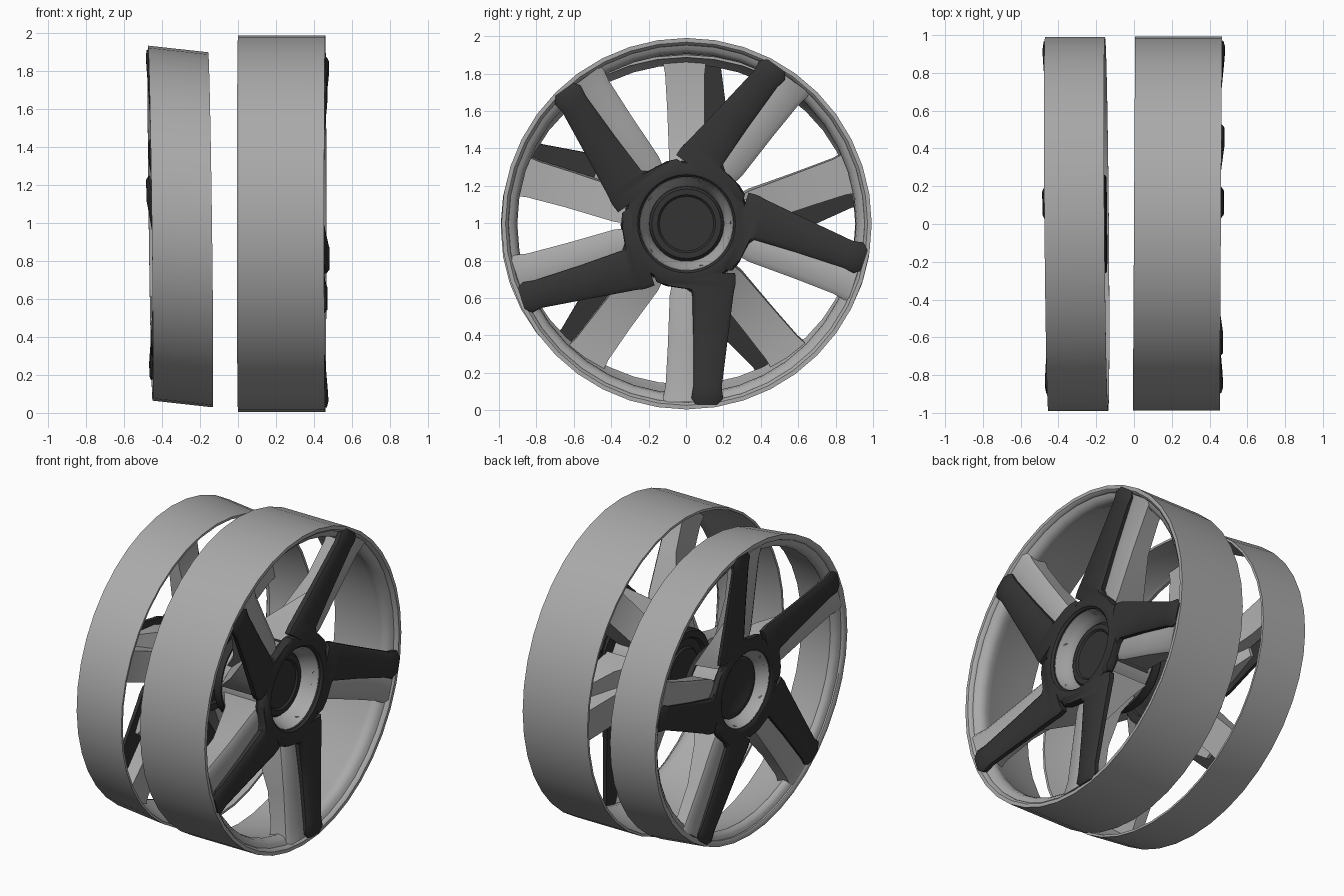
import bpy, bmesh, math
from math import sin, cos, pi, radians

if "Cube" in bpy.data.objects:
    bpy.data.objects.remove(bpy.data.objects["Cube"])


def material(name, v):
    m = bpy.data.materials.new(name)
    m.diffuse_color = (v, v, v, 1)
    m.use_nodes = True
    m.node_tree.nodes["Principled BSDF"].inputs["Base Color"].default_value = m.diffuse_color
    return m


LIGHT = material("silver_grey", 0.40)
DARK = material("charcoal", 0.033)


# u runs along the axle from the back of the wheel (0) to its face (0.46)
def place_right(u, y, z):
    return (u + 0.006 * y, y + 0.003, 0.997 + 1.003 * z)


# the second wheel is turned round, narrower and slightly skewed
def place_left(u, y, z):
    return (-0.145 - 0.69 * u - 0.012 * z + 0.0085 * y, -y,
            0.965 + 0.076 * u + 0.945 * z)


def finish(name, bm, mat):
    bmesh.ops.recalc_face_normals(bm, faces=bm.faces)
    me = bpy.data.meshes.new(name)
    bm.to_mesh(me)
    bm.free()
    me.materials.append(mat)
    for p in me.polygons:
        p.use_smooth = True
    me.set_sharp_from_angle(angle=radians(40))
    ob = bpy.data.objects.new(name, me)
    bpy.context.collection.objects.link(ob)


def lathe(name, profile, mat, place, n=40, closed=True):
    """Turn a (u, r) profile round the axle; open profiles get end caps."""
    bm = bmesh.new()
    rings = []
    for u, r in profile:
        rings.append([bm.verts.new(place(u, r * cos(2 * pi * i / n), r * sin(2 * pi * i / n)))
                      for i in range(n)])
    pairs = list(zip(rings, rings[1:]))
    if closed:
        pairs.append((rings[-1], rings[0]))
    else:
        bm.faces.new(rings[0])
        bm.faces.new(rings[-1])
    for a, b in pairs:
        for i in range(n):
            j = (i + 1) % n
            bm.faces.new((a[i], a[j], b[j], b[i]))
    finish(name, bm, mat)


def spokes(name, stations, edge, mat, place, spin):
    """Five lofted spokes; station = (s, t0, t1, u_back, u_front)."""
    bm = bmesh.new()
    for k in range(5):
        a = radians(-90 + spin + 72 * k)
        loops = []
        for s, t0, t1, ub, uf in stations:
            e = min(edge, (uf - ub) * 0.45)
            section = [(t0, ub), (t0, uf - e), (t0 + 1.4 * e, uf),
                       (t1 - 1.4 * e, uf), (t1, uf - e), (t1, ub)]
            loops.append([bm.verts.new(place(u, s * cos(a) - t * sin(a), s * sin(a) + t * cos(a)))
                          for t, u in section])
        for p, q in zip(loops, loops[1:]):
            for i in range(6):
                j = (i + 1) % 6
                bm.faces.new((p[i], p[j], q[j], q[i]))
        bm.faces.new(loops[0])
        bm.faces.new(loops[-1])
    finish(name, bm, mat)


def wheel(side, place, spin):
    # rim: plain outer band, beaded lip at the face, thin at the back
    lathe(side + "_rim", [(0, 0.99), (0.46, 0.99), (0.46, 0.968), (0.448, 0.955),
                          (0.435, 0.952), (0.425, 0.93), (0.405, 0.912), (0.37, 0.905),
                          (0.33, 0.92), (0.06, 0.965), (0, 0.975)], LIGHT, place)
    # light structural spokes, deep at the hub
    spokes(side + "_light_spokes", [
        (0.235, -0.06, 0.09, 0.07, 0.36),
        (0.38, -0.09, 0.10, 0.18, 0.385),
        (0.65, -0.10, 0.10, 0.28, 0.415),
        (0.86, -0.112, 0.10, 0.31, 0.435),
        (0.95, -0.13, 0.11, 0.31, 0.452)], 0.02, LIGHT, place, spin)
    # light backing under the roots of the dark spokes
    spokes(side + "_spoke_backing", [
        (0.22, 0.07, 0.22, 0.09, 0.37),
        (0.36, 0.06, 0.22, 0.22, 0.385),
        (0.55, 0.06, 0.17, 0.37, 0.405)], 0.01, LIGHT, place, spin)
    # dark face spokes with webbed roots and flared tips
    spokes(side + "_dark_spokes", [
        (0.264, -0.18, 0.26, 0.37, 0.419),
        (0.31, -0.16, 0.262, 0.375, 0.422),
        (0.332, -0.11, 0.26, 0.378, 0.424),
        (0.348, 0.00, 0.256, 0.38, 0.426),
        (0.37, 0.03, 0.252, 0.38, 0.428),
        (0.60, 0.036, 0.222, 0.405, 0.448),
        (0.87, 0.036, 0.188, 0.43, 0.472),
        (0.93, 0.026, 0.195, 0.435, 0.476),
        (0.965, 0.05, 0.17, 0.44, 0.468)], 0.016, DARK, place, spin)
    # dark ring joining the face spokes
    lathe(side + "_hub_ring", [(0.36, 0.25), (0.405, 0.25), (0.418, 0.262), (0.421, 0.29),
                               (0.41, 0.325), (0.385, 0.335), (0.36, 0.335)], DARK, place)
    # bright hub sleeve, funnelled at the front
    lathe(side + "_hub_sleeve", [(0.05, 0.25), (0.30, 0.252), (0.395, 0.256), (0.395, 0.248),
                                 (0.33, 0.225), (0.29, 0.20), (0.05, 0.20)], LIGHT, place)
    # dark centre cap with a raised edge
    lathe(side + "_centre_cap", [(0.06, 0.199), (0.30, 0.199), (0.315, 0.185), (0.315, 0.155),
                                 (0.305, 0.145)], DARK, place, closed=False)
    # dark flange at the back of the hub
    lathe(side + "_hub_flange", [(0.06, 0.26), (0.01, 0.26), (0.0, 0.25), (0.0, 0.21),
                                 (0.02, 0.20), (0.02, 0.15), (0.01, 0.14)], DARK, place,
          closed=False)


wheel("right", place_right, 0)
wheel("left", place_left, 36)
